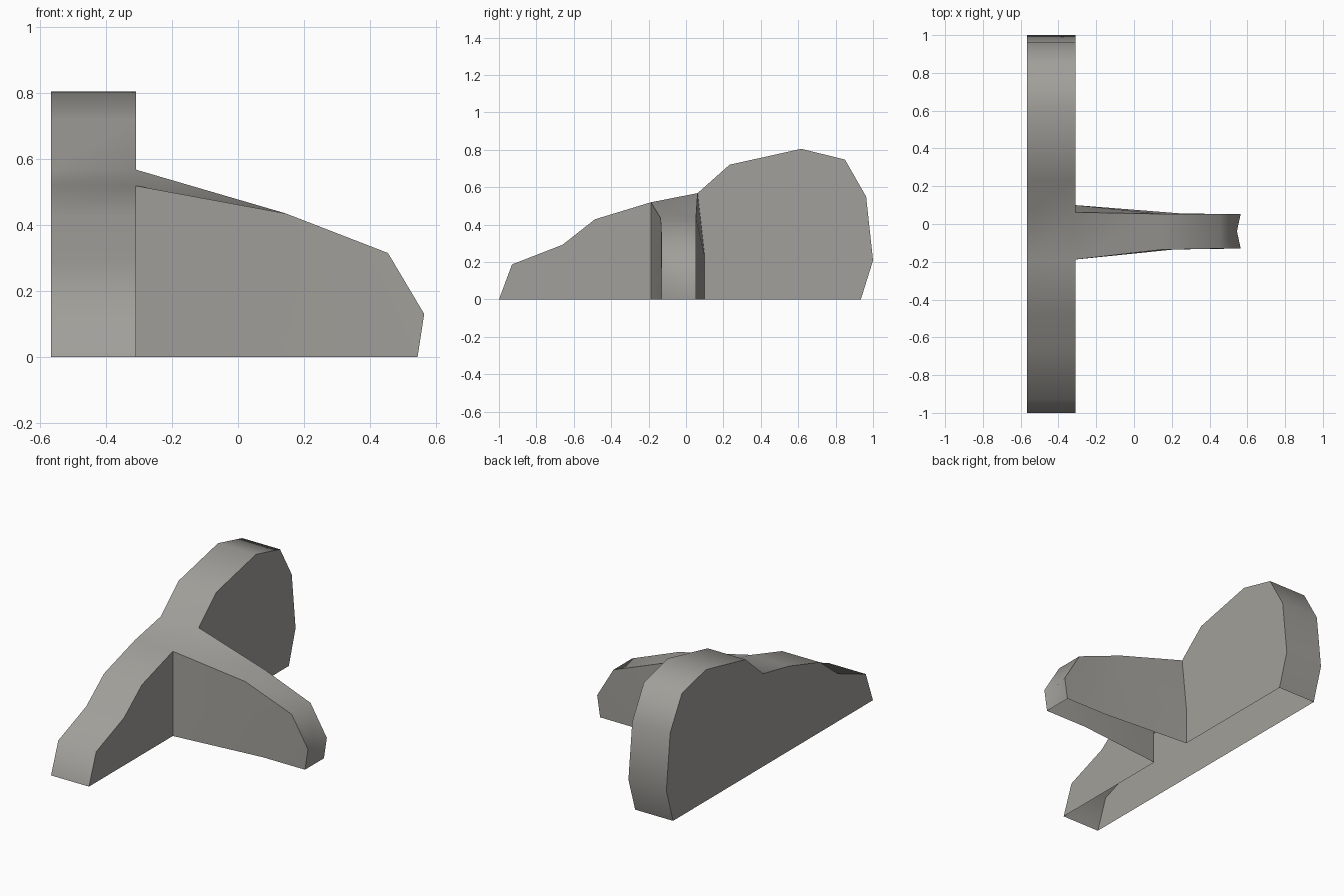
import bpy, bmesh

if "Cube" in bpy.data.objects:
    bpy.data.objects.remove(bpy.data.objects["Cube"])

X0, X1 = -0.567, -0.31          # back and front of the upright plate
bm = bmesh.new()
cache = {}


def v(x, y, z):
    key = (round(x, 4), round(y, 4), round(z, 4))
    if key not in cache:
        cache[key] = bm.verts.new(key)
    return cache[key]


def face(points):
    return bm.faces.new([v(*p) for p in points])


# plate outline (y, z), open along the ground
outline = [(-1, 0), (-0.93, 0.187), (-0.66, 0.292), (-0.487, 0.428), (-0.188, 0.519),
           (0.062, 0.568), (0.233, 0.72), (0.617, 0.805), (0.85, 0.747),
           (0.963, 0.55), (1, 0.208), (0.935, 0)]

# plate rim, back face, and two front faces either side of the hollow arm
for (ya, za), (yb, zb) in zip(outline, outline[1:]):
    face([(X0, ya, za), (X1, ya, za), (X1, yb, zb), (X0, yb, zb)])
face([(X0, y, z) for y, z in outline])
face([(X1, y, z) for y, z in outline[:5]] + [(X1, -0.188, 0)])
face([(X1, y, z) for y, z in outline[5:]] + [(X1, 0.1, 0), (X1, 0.1, 0.23)])

# arm side walls
near = [(X1, -0.188, 0.519), (0.145, -0.136, 0.435), (0.455, -0.13, 0.315),
        (0.565, -0.13, 0.13), (0.545, -0.13, 0)]
far = [(X1, 0.062, 0.568), (0.145, 0.053, 0.435), (0.455, 0.053, 0.315),
       (0.565, 0.053, 0.13), (0.545, 0.053, 0)]
for top, foot, root in ((near, (0.26, -0.13, 0), [(X1, -0.188, 0)]),
                        (far, (0.26, 0.055, 0), [(X1, 0.1, 0), (X1, 0.1, 0.23)])):
    face(root + [top[0], top[1], foot])
    face([foot] + top[1:])

# arm top, with a slightly notched tip
notch, low, = (0.545, -0.038, 0.13), (0.545, -0.038, 0)
for i in range(2):
    face([near[i], near[i + 1], far[i + 1], far[i]])
face([near[2], near[3], notch])
face([near[2], notch, far[2]])
face([notch, far[3], far[2]])
face([near[3], near[4], low, notch])
face([notch, low, far[4], far[3]])

bmesh.ops.triangulate(bm, faces=[f for f in bm.faces if len(f.verts) > 4])
bmesh.ops.recalc_face_normals(bm, faces=bm.faces)
# make sure the open shell faces outward
bm.faces.ensure_lookup_table()
back = max((f for f in bm.faces if all(abs(p.co.x - X0) < 1e-4 for p in f.verts)),
           key=lambda f: f.calc_area())
if back.normal.x > 0:
    bmesh.ops.reverse_faces(bm, faces=bm.faces)

mesh = bpy.data.meshes.new("rock_wall")
bm.to_mesh(mesh)
bm.free()
obj = bpy.data.objects.new("rock_wall", mesh)
bpy.context.collection.objects.link(obj)

mat = bpy.data.materials.new("warm grey")
mat.diffuse_color = (0.36, 0.35, 0.325, 1)
mat.use_nodes = True
mat.node_tree.nodes["Principled BSDF"].inputs["Base Color"].default_value = mat.diffuse_color
mesh.materials.append(mat)

bpy.context.view_layer.objects.active = obj
obj.select_set(True)
bpy.ops.object.shade_smooth_by_angle(angle=0.9)
